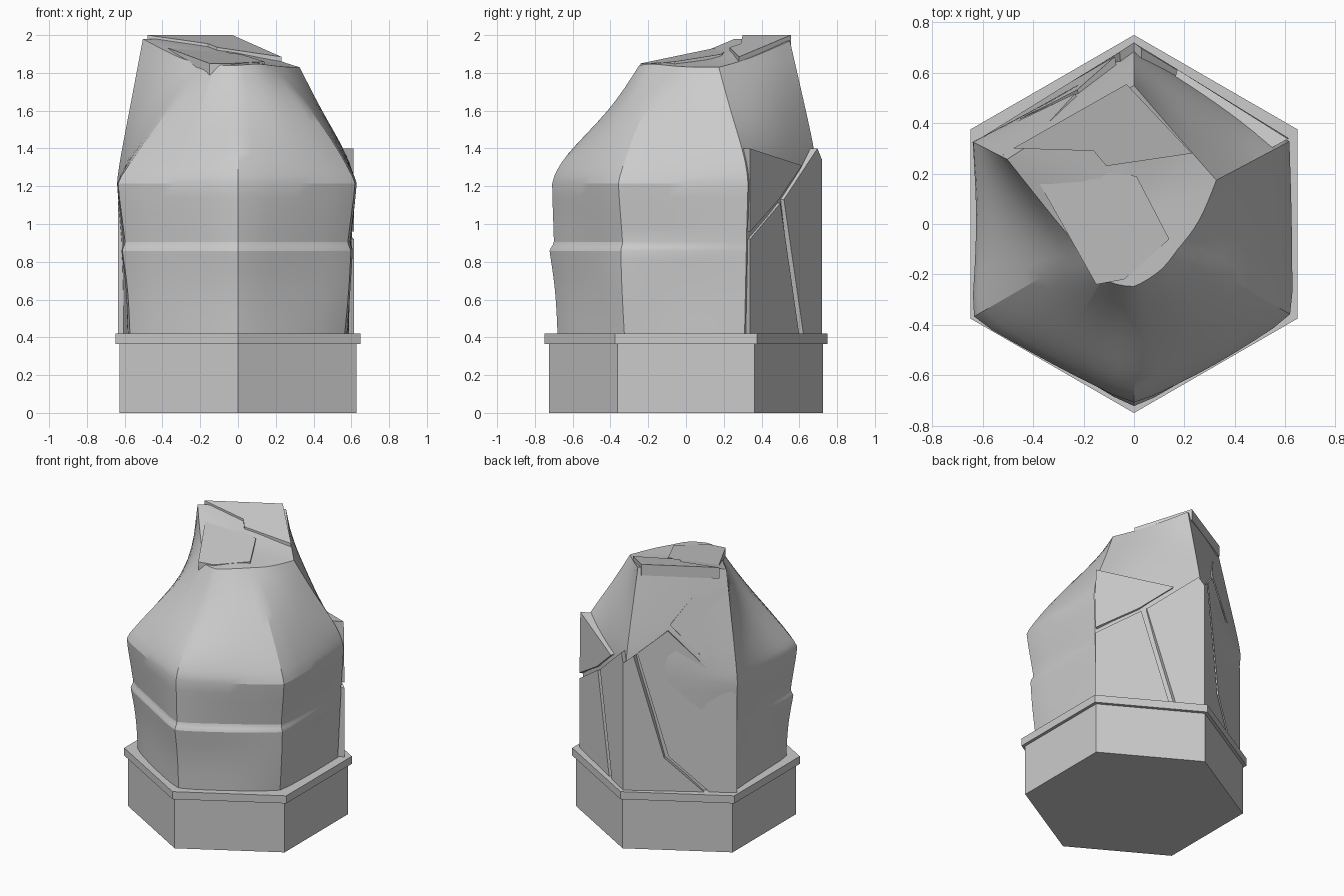
import bpy, bmesh, math
from mathutils import Vector

if "Cube" in bpy.data.objects:
    bpy.data.objects.remove(bpy.data.objects["Cube"])


def finish(bm, name, smooth=None):
    bmesh.ops.recalc_face_normals(bm, faces=bm.faces)
    me = bpy.data.meshes.new(name)
    bm.to_mesh(me)
    bm.free()
    ob = bpy.data.objects.new(name, me)
    bpy.context.collection.objects.link(ob)
    if smooth:
        bpy.ops.object.select_all(action='DESELECT')
        ob.select_set(True)
        bpy.context.view_layer.objects.active = ob
        bpy.ops.object.shade_smooth_by_angle(angle=math.radians(smooth))
    return ob


def prism(name, outer, inner):
    """Closed slab between two matching outlines."""
    bm = bmesh.new()
    a = [bm.verts.new(p) for p in outer]
    b = [bm.verts.new(p) for p in inner]
    bm.faces.new(a)
    bm.faces.new(b[::-1])
    n = len(a)
    for i in range(n):
        j = (i + 1) % n
        bm.faces.new((a[j], a[i], b[i], b[j]))
    return finish(bm, name)


def hexagon(r, z):
    return [(r * math.sin(k * math.pi / 3), r * math.cos(k * math.pi / 3), z) for k in range(6)]


# Hexagonal plinth and its rim
prism("plinth", hexagon(0.725, 0), hexagon(0.725, 0.365))
prism("plinth_rim", hexagon(0.75, 0.365), hexagon(0.75, 0.42))

# Rock body: radius per direction (degrees) at each height
angles = [-90, -60, -30, 0, 28, 60, 90, 120, 153, 180, 210, 240]
rings = [
    (0.41, [.69, .61, .66, .59, .66, .59, .69, .585, .68, .59, .67, .61]),
    (0.65, [.70, .61, .69, .59, .67, .59, .69, .585, .68, .59, .68, .61]),
    (0.86, [.735, .64, .70, .61, .68, .59, .69, .585, .69, .60, .72, .63]),
    (0.90, [.71, .61, .68, .60, .68, .59, .69, .585, .69, .60, .70, .61]),
    (1.22, [.72, .655, .73, .63, .70, .59, .69, .585, .72, .62, .75, .65]),
    (1.35, [.67, .61, .65, .58, .67, .585, .69, .585, .70, .59, .65, .60]),
    (1.60, [.40, .43, .46, .44, .50, .54, .635, .56, .645, .45, .43, .41]),
    (1.84, [.25, .22, .20, .26, .37, .38, .55, .49, .565, .30, .23, .27]),
]
top_z = [1.84, 1.85, 1.84, 1.83, 1.83, 1.87, 1.97, 1.98, 1.98, 1.87, 1.85, 1.84]

bm = bmesh.new()
loops = []
for z, radii in rings:
    zs = top_z if z == 1.84 else [z] * 12
    loops.append([bm.verts.new((r * math.cos(math.radians(t)), r * math.sin(math.radians(t)), h))
                  for t, r, h in zip(angles, radii, zs)])
for lo, hi in zip(loops, loops[1:]):
    for i in range(12):
        j = (i + 1) % 12
        bm.faces.new((lo[i], lo[j], hi[j], hi[i]))
bm.faces.new(loops[0][::-1])
centre = bm.verts.new((-0.02, 0.1, 1.88))
for i in range(12):
    bm.faces.new((loops[-1][i], loops[-1][(i + 1) % 12], centre))

# Sharp rims, back corners and front ledge; softer front corners
crease = bm.edges.layers.float.new("crease_edge")
for k, w in ((0, 1), (2, .8), (3, .8), (4, .5), (7, 1)):
    for i in range(12):
        bm.edges.get((loops[k][i], loops[k][(i + 1) % 12]))[crease] = w
for col, w in ((0, .5), (2, .5), (10, .5), (4, 1), (6, 1), (8, 1)):
    for lo, hi in zip(loops, loops[1:]):
        bm.edges.get((lo[col], hi[col]))[crease] = w
rock = finish(bm, "rock_body")
sub = rock.modifiers.new("Subdivide", 'SUBSURF')
sub.levels = sub.render_levels = 2
bpy.context.view_layer.objects.active = rock
rock.select_set(True)
bpy.ops.object.shade_smooth_by_angle(angle=math.radians(30))


# Split plates on the two flat back walls, drawn as (along wall, height)
def wall_plate(name, start, end, outline):
    outer, inner = [], []
    for u, z in outline:
        p = Vector(start).lerp(Vector(end), u) * (1 - max(0, z - 1.38) * 0.36)
        outer.append((p.x, p.y, z))
        inner.append((p.x * 0.9, p.y * 0.9, z))
    prism(name, outer, inner)


back, left, right = (0, .72), (-.635, .325), (.615, .34)
wall_plate("left_wall_main_plate", back, left,
           [(.12, 1.41), (.38, 1.56), (1, 1.12), (1, .42), (.76, .42), (.40, .67)])
wall_plate("left_wall_lower_plate", back, left,
           [(0, 1.34), (.09, 1.39), (.36, .66), (.71, .42), (0, .42)])
wall_plate("left_wall_upper_plate", back, left,
           [(.40, 1.6), (.8, 1.92), (.99, 1.85), (1, 1.16)])
wall_plate("right_wall_lower_plate", right, back,
           [(0, .42), (0, .92), (.42, 1.11), (.68, .42)])
wall_plate("right_wall_corner_plate", right, back,
           [(.74, .42), (.47, 1.13), (.95, 1.40), (1, 1.34), (1, .42)])
wall_plate("right_wall_upper_plate", right, back,
           [(0, .96), (0, 1.40), (.72, 1.31), (.40, 1.13)])


# Raised broken plates on the top
def top_plate(name, pts, depth):
    prism(name, pts, [(x, y, z - depth) for x, y, z in pts])


top_plate("peak_plate", [(-.48, .30, 2.0), (-.03, .555, 2.0), (.23, .28, 1.885),
                         (-.11, .23, 1.935), (-.16, .29, 1.955)], 0.08)
top_plate("crown_plate", [(-.42, .24, 1.95), (.01, .19, 1.90), (.14, -.06, 1.86),
                          (-.04, -.22, 1.85), (-.15, -.24, 1.85)], 0.06)
